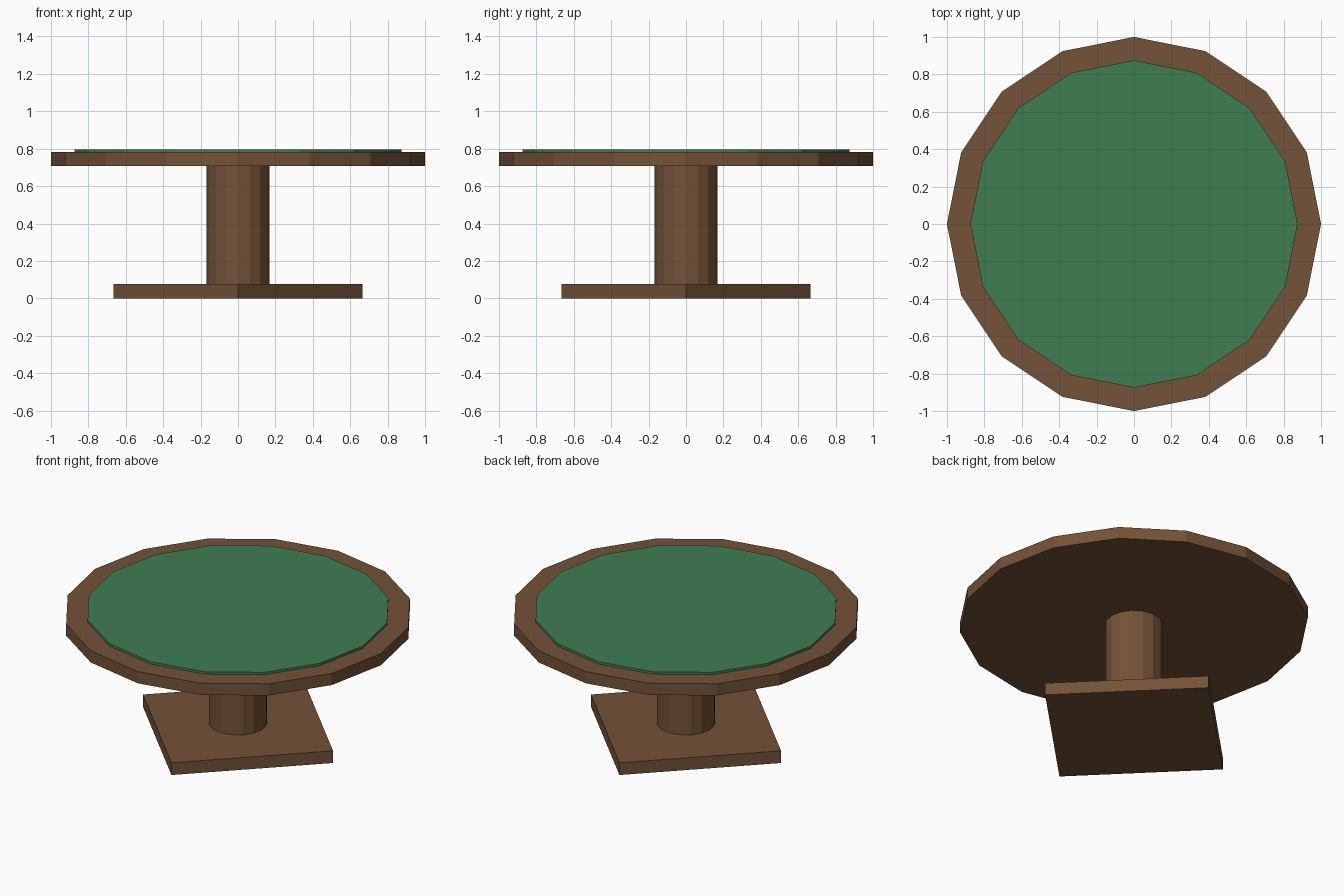
import bpy

cube = bpy.data.objects.get("Cube")
if cube:
    bpy.data.objects.remove(cube, do_unlink=True)


def make_material(name, rgb):
    mat = bpy.data.materials.new(name)
    mat.use_nodes = True
    color = (*rgb, 1.0)
    mat.diffuse_color = color
    for node in mat.node_tree.nodes:
        if node.type == 'BSDF_PRINCIPLED':
            node.inputs["Base Color"].default_value = color
    return mat


def prism(name, sides, radius, bottom, top, mat):
    """Flat-shaded upright prism with corners on the x and y axes."""
    bpy.ops.mesh.primitive_cylinder_add(
        vertices=sides, radius=radius, depth=top - bottom,
        location=(0, 0, (bottom + top) / 2))
    obj = bpy.context.object
    obj.name = name
    obj.data.materials.append(mat)
    return obj


wood = make_material("brown wood", (0.175, 0.085, 0.04))
felt = make_material("green felt", (0.05, 0.205, 0.085))

# Square foot, turned so its corners point along the axes
prism("base", 4, 0.665, 0.0, 0.077, wood)
# Round pedestal
prism("pedestal", 16, 0.168, 0.077, 0.708, wood)
# Sixteen-sided top with a slightly raised playing surface
prism("table_top", 16, 1.0, 0.708, 0.782, wood)
prism("felt_surface", 16, 0.875, 0.782, 0.797, felt)
